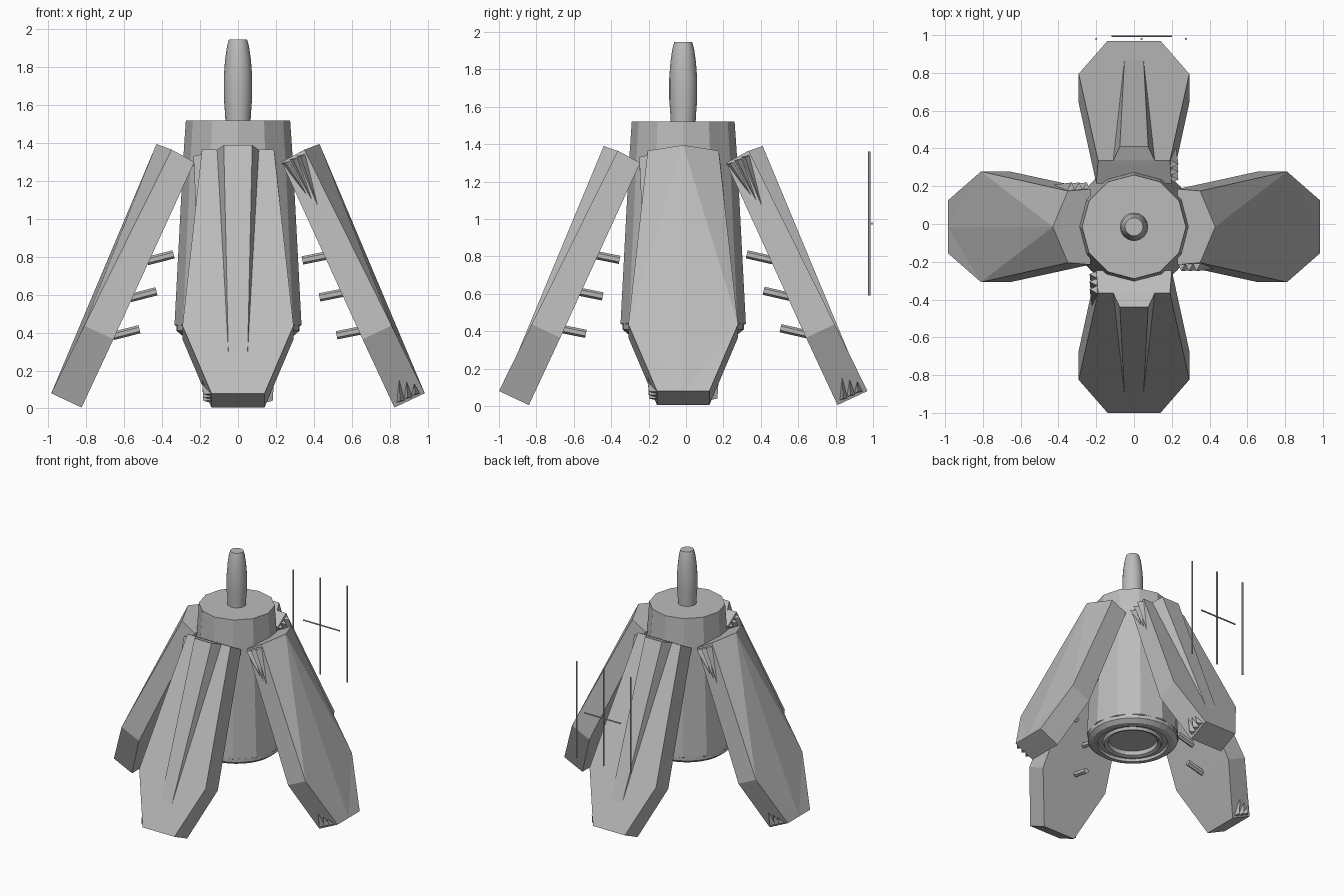
import bpy, bmesh, math
from mathutils import Matrix, Vector

if "Cube" in bpy.data.objects:
    bpy.data.objects.remove(bpy.data.objects["Cube"])

CY = -0.015  # central axis offset
grey = bpy.data.materials.new("plain grey")
grey.diffuse_color = (0.5, 0.5, 0.5, 1)
grey.use_nodes = True
grey.node_tree.nodes["Principled BSDF"].inputs["Base Color"].default_value = grey.diffuse_color


def finish(name, bm, matrix=None):
    bmesh.ops.recalc_face_normals(bm, faces=bm.faces)
    if matrix:
        bmesh.ops.transform(bm, matrix=matrix, verts=bm.verts)
    me = bpy.data.meshes.new(name)
    bm.to_mesh(me)
    bm.free()
    me.materials.append(grey)
    ob = bpy.data.objects.new(name, me)
    bpy.context.collection.objects.link(ob)
    return ob


def lathe(name, profile, sides):
    bm = bmesh.new()
    rings = []
    for r, z in profile:
        rings.append([bm.verts.new((r * math.cos(2 * math.pi * i / sides),
                                    r * math.sin(2 * math.pi * i / sides), z))
                      for i in range(sides)])
    for a, b in zip(rings, rings[1:]):
        for i in range(sides):
            j = (i + 1) % sides
            bm.faces.new((a[i], a[j], b[j], b[i]))
    bm.faces.new(rings[0])
    bm.faces.new(rings[-1])
    return finish(name, bm, Matrix.Translation((0, CY, 0)))


def solid(name, points, faces, matrix):
    bm = bmesh.new()
    vs = [bm.verts.new(p) for p in points]
    for f in faces:
        bm.faces.new([vs[i] for i in f])
    return finish(name, bm, matrix)


def rod(name, a, b, radius, sides, matrix=None):
    a, b = Vector(a), Vector(b)
    bm = bmesh.new()
    m = Matrix.Translation((a + b) / 2) @ (b - a).to_track_quat('Z', 'Y').to_matrix().to_4x4()
    bmesh.ops.create_cone(bm, cap_ends=True, segments=sides, radius1=radius,
                          radius2=radius, depth=(b - a).length, matrix=m)
    return finish(name, bm, matrix)


# central body, lower rim and top post
lathe("body", [(0.30, 0.42), (0.335, 0.44), (0.29, 1.30), (0.275, 1.52)], 12)
lathe("lower_rim", [(0.17, 0.44), (0.18, 0.39), (0.205, 0.38), (0.215, 0.40), (0.25, 0.40),
                    (0.255, 0.38), (0.295, 0.385), (0.325, 0.41), (0.325, 0.44)], 32)
post = lathe("top_post", [(0.066, 1.50), (0.068, 1.55), (0.075, 1.64), (0.075, 1.75),
                          (0.068, 1.84), (0.058, 1.91), (0.048, 1.945)], 16)
bpy.context.view_layer.objects.active = post
post.select_set(True)
bpy.ops.object.shade_smooth_by_angle(angle=math.radians(30))

# leg outline: (radial, half width, z) for outer and inner edges
OUTER = [(0.35, 0.19, 1.365), (0.81, 0.293, 0.437), (0.985, 0.14, 0.08)]
INNER = [(0.23, 0.20, 1.30), (0.657, 0.293, 0.365), (0.825, 0.14, 0.005)]


def leg(k, ridged, tilt):
    m = Matrix.Translation((0, CY, 0)) @ Matrix.Rotation(k * math.pi / 2, 4, 'Z')
    # 0-2 outer left, 3-5 outer right, 6-8 inner left, 9-11 inner right
    pts = [(r, s * w, z) for e in (OUTER, INNER) for s in (1, -1) for r, w, z in e]
    faces = [(0, 1, 7, 6), (1, 2, 8, 7), (3, 4, 10, 9), (4, 5, 11, 10),
             (6, 7, 10, 9), (7, 8, 11, 10)]
    if ridged:
        pts += [(0.43, 0, 1.395), (0.985, 0, 0.08)]
        faces += [(0, 1, 12), (1, 2, 13), (1, 13, 12), (3, 4, 12), (4, 5, 13), (4, 13, 12),
                  (0, 12, 3, 9, 6), (2, 13, 5, 11, 8)]
    else:
        faces += [(0, 1, 4, 3), (1, 2, 5, 4), (0, 3, 9, 6), (2, 5, 11, 8)]
    solid("leg", pts, faces, m)

    # tapering raised rib on the flat legs
    if not ridged:
        rib = []
        for s in (1, -1):
            rib += [(0.34, s * 0.115, 1.36), (0.425, s * 0.075, 1.39),
                    (0.895, s * 0.05, 0.26), (0.80, s * 0.055, 0.44)]
        solid("leg_rib", rib, [(0, 1, 2, 3), (4, 5, 6, 7), (1, 2, 6, 5),
                               (0, 1, 5, 4), (0, 3, 7, 4), (2, 3, 7, 6)], m)

    # pegs on the inner face
    for r, z in ((0.48, 0.795), (0.57, 0.60), (0.66, 0.40)):
        rod("leg_peg", (r, 0, z - tilt), (r - 0.14, 0, z + tilt), 0.022, 6, m)

    # jagged fins on one side, at the top and the foot
    for i in range(3):
        r, z = 0.25 + 0.04 * i, 1.295 + 0.018 * i
        solid("upper_fin", [(r - 0.02, -0.19, z), (r + 0.025, -0.19, z + 0.01),
                            (r, -0.235, z), (0.36 + 0.03 * i, -0.223, 1.13 - 0.03 * i)],
              [(0, 1, 2), (0, 1, 3), (1, 2, 3), (0, 2, 3)], m)
        r, z = 0.855 + 0.04 * i, 0.03 + 0.018 * i
        solid("foot_fin", [(r - 0.02, -0.14, z), (r + 0.025, -0.14, z + 0.012),
                           (r, -0.183, z + 0.01), (r - 0.005, -0.19, 0.15 - 0.01 * i)],
              [(0, 1, 2), (0, 1, 3), (1, 2, 3), (0, 2, 3)], m)


leg(0, True, -0.014)
leg(1, False, 0.016)
leg(2, True, 0.018)
leg(3, False, -0.014)

# thin free-standing rods behind the back leg
for x in (-0.20, 0.04, 0.275):
    rod("thin_rod", (x, 0.98, 0.59), (x, 0.98, 1.36), 0.006, 6)
rod("cross_rod", (-0.12, 0.994, 0.975), (0.20, 0.994, 0.975), 0.006, 6)
